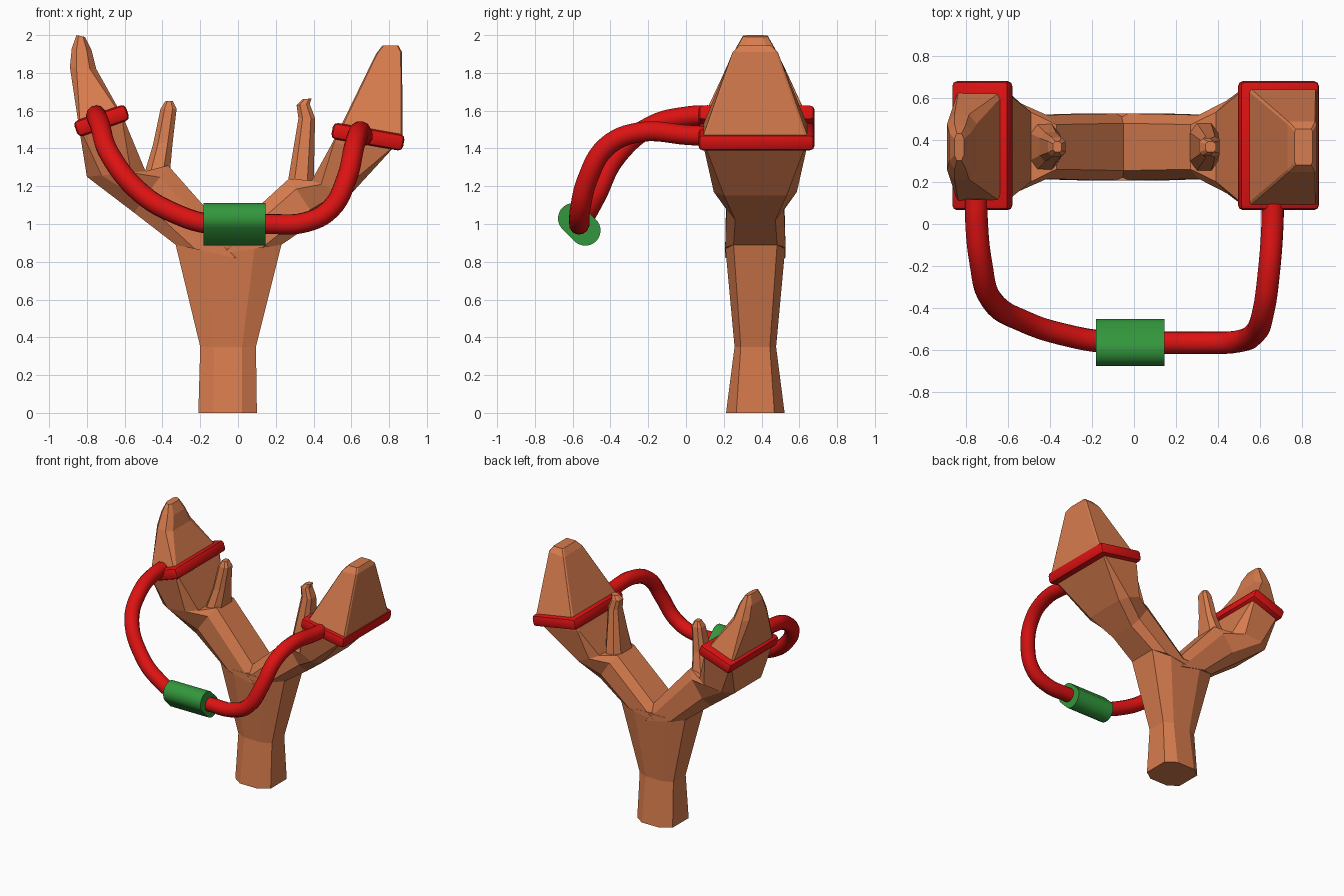
import bpy, bmesh, math
from mathutils import Vector

cube = bpy.data.objects.get("Cube")
if cube:
    bpy.data.objects.remove(cube)

CY = 0.367  # depth of the wooden frame's middle plane


def material(name, rgb):
    m = bpy.data.materials.new(name)
    m.use_nodes = True
    m.diffuse_color = (*rgb, 1)
    m.node_tree.nodes["Principled BSDF"].inputs["Base Color"].default_value = (*rgb, 1)
    return m


WOOD = material("wood brown", (0.68, 0.2, 0.075))
RED = material("rubber red", (0.72, 0.006, 0.006))
GREEN = material("pouch green", (0.033, 0.31, 0.045))


def add_object(name, bm, mat):
    bmesh.ops.recalc_face_normals(bm, faces=bm.faces)
    mesh = bpy.data.meshes.new(name)
    bm.to_mesh(mesh)
    bm.free()
    mesh.materials.append(mat)
    obj = bpy.data.objects.new(name, mesh)
    bpy.context.collection.objects.link(obj)
    return obj


def smooth(obj, angle=40):
    bpy.ops.object.select_all(action='DESELECT')
    obj.select_set(True)
    bpy.context.view_layer.objects.active = obj
    bpy.ops.object.shade_smooth_by_angle(angle=math.radians(angle))


def bridge(bm, rings):
    n = len(rings[0])
    for r0, r1 in zip(rings, rings[1:]):
        for i in range(n):
            j = (i + 1) % n
            bm.faces.new((r0[i], r0[j], r1[j], r1[i]))
    bm.faces.new(rings[0])
    bm.faces.new(rings[-1])


def loft(name, sections):
    """Eight-sided loft; a section is (x0, z0, x1, z1, half depth, squareness)."""
    bm = bmesh.new()
    rings = []
    for x0, z0, x1, z1, d, k in sections:
        mid = Vector(((x0 + x1) / 2, CY, (z0 + z1) / 2))
        half = Vector(((x1 - x0) / 2, 0, (z1 - z0) / 2))
        kx = max(k, 0.5) if k > 0.8 else 0.5
        outline = [(1, k), (kx, 1), (-kx, 1), (-1, k), (-1, -k), (-kx, -1), (kx, -1), (1, -k)]
        rings.append([bm.verts.new(mid + half * u + Vector((0, d * v, 0))) for u, v in outline])
    bridge(bm, rings)
    return add_object(name, bm, WOOD)


# Wooden handle and the two forks
loft("handle", [
    (-0.21, 0, 0.10, 0, 0.155, 0.65),
    (-0.20, 0.35, 0.095, 0.35, 0.11, 0.7),
    (-0.33, 0.89, 0.23, 0.89, 0.16, 0.72)])

loft("right_fork", [
    (-0.33, 0.89, 0.08, 0.80, 0.16, 0.72),
    (-0.55, 1.06, -0.37, 1.31, 0.152, 0.7),
    (-0.80, 1.25, -0.49, 1.28, 0.22, 0.75),
    (-0.84, 1.50, -0.61, 1.57, 0.275, 0.95),
    (-0.89, 1.83, -0.75, 1.82, 0.155, 0.7),
    (-0.88, 1.93, -0.775, 1.92, 0.105, 0.65),
    (-0.855, 2.0, -0.81, 1.99, 0.065, 0.6)])

loft("left_fork", [
    (-0.18, 0.83, 0.23, 0.89, 0.16, 0.72),
    (0.27, 1.24, 0.42, 1.02, 0.152, 0.7),
    (0.39, 1.23, 0.59, 1.15, 0.22, 0.75),
    (0.50, 1.43, 0.81, 1.39, 0.27, 0.95),
    (0.55, 1.53, 0.872, 1.47, 0.275, 0.95),
    (0.73, 1.90, 0.868, 1.91, 0.12, 0.9),
    (0.765, 1.945, 0.85, 1.945, 0.085, 0.85)])

# Small twig stubs on the inner side of each fork
loft("right_twig", [
    (-0.51, 1.22, -0.36, 1.28, 0.12, 0.6),
    (-0.45, 1.42, -0.345, 1.44, 0.07, 0.6),
    (-0.41, 1.61, -0.325, 1.61, 0.045, 0.6),
    (-0.385, 1.65, -0.345, 1.65, 0.025, 0.6)])

loft("left_twig", [
    (0.26, 1.20, 0.40, 1.19, 0.12, 0.6),
    (0.32, 1.56, 0.408, 1.56, 0.05, 0.6),
    (0.31, 1.63, 0.38, 1.635, 0.04, 0.6),
    (0.34, 1.66, 0.39, 1.665, 0.025, 0.6)])


# Rubber bands wrapped round the fork tips
def band(name, x, z, length, tilt):
    bm = bmesh.new()
    bmesh.ops.create_cube(bm, size=1)
    bmesh.ops.scale(bm, vec=(length, 0.615, 0.088), verts=bm.verts)
    bmesh.ops.bevel(bm, geom=bm.edges[:], offset=0.025, segments=2, affect='EDGES', profile=0.5)
    obj = add_object(name, bm, RED)
    obj.location = (x, 0.373, z)
    obj.rotation_euler.y = -math.radians(tilt)
    smooth(obj)


band("right_band", -0.722, 1.547, 0.29, 19)
band("left_band", 0.688, 1.462, 0.385, -10)

# Elastic strap running from one band through the pouch to the other
path = [(-0.75, 0.12, 1.575), (-0.75, 0.02, 1.57), (-0.73, -0.18, 1.52), (-0.68, -0.36, 1.37),
        (-0.51, -0.47, 1.16), (-0.32, -0.53, 1.05), (-0.15, -0.56, 1.0), (0.15, -0.565, 1.0),
        (0.36, -0.565, 1.01), (0.49, -0.56, 1.08), (0.575, -0.52, 1.24), (0.615, -0.42, 1.41),
        (0.64, -0.25, 1.485), (0.66, 0.02, 1.47), (0.66, 0.12, 1.465)]
curve = bpy.data.curves.new("strap", 'CURVE')
curve.dimensions = '3D'
curve.bevel_depth = 0.054
curve.bevel_resolution = 4
curve.resolution_u = 6
curve.use_fill_caps = True
spline = curve.splines.new('BEZIER')
spline.bezier_points.add(len(path) - 1)
for point, co in zip(spline.bezier_points, path):
    point.co = co
    point.handle_left_type = point.handle_right_type = 'AUTO'
curve.materials.append(RED)
strap = bpy.data.objects.new("strap", curve)
bpy.context.collection.objects.link(strap)
bpy.ops.object.select_all(action='DESELECT')
strap.select_set(True)
bpy.context.view_layer.objects.active = strap
bpy.ops.object.convert(target='MESH')
smooth(bpy.context.view_layer.objects.active, 60)

# Pouch: a rounded oblong, leaning back at the bottom
bm = bmesh.new()
rings = []
SIDES = 24
for x, grow in ((-0.182, 1), (0.145, 1)):
    ring = []
    for i in range(SIDES):
        a = math.tau * (i + 0.5) / SIDES
        shift = 0.045 if math.cos(a) > 0 else -0.045
        u, v = 0.081 * math.cos(a) + shift, 0.081 * math.sin(a)
        y, z = (-u + v) * math.sqrt(0.5), (u + v) * math.sqrt(0.5)
        ring.append(bm.verts.new((x, -0.565 + y, 0.998 + z)))
    rings.append(ring)
bridge(bm, rings)
smooth(add_object("pouch", bm, GREEN))
